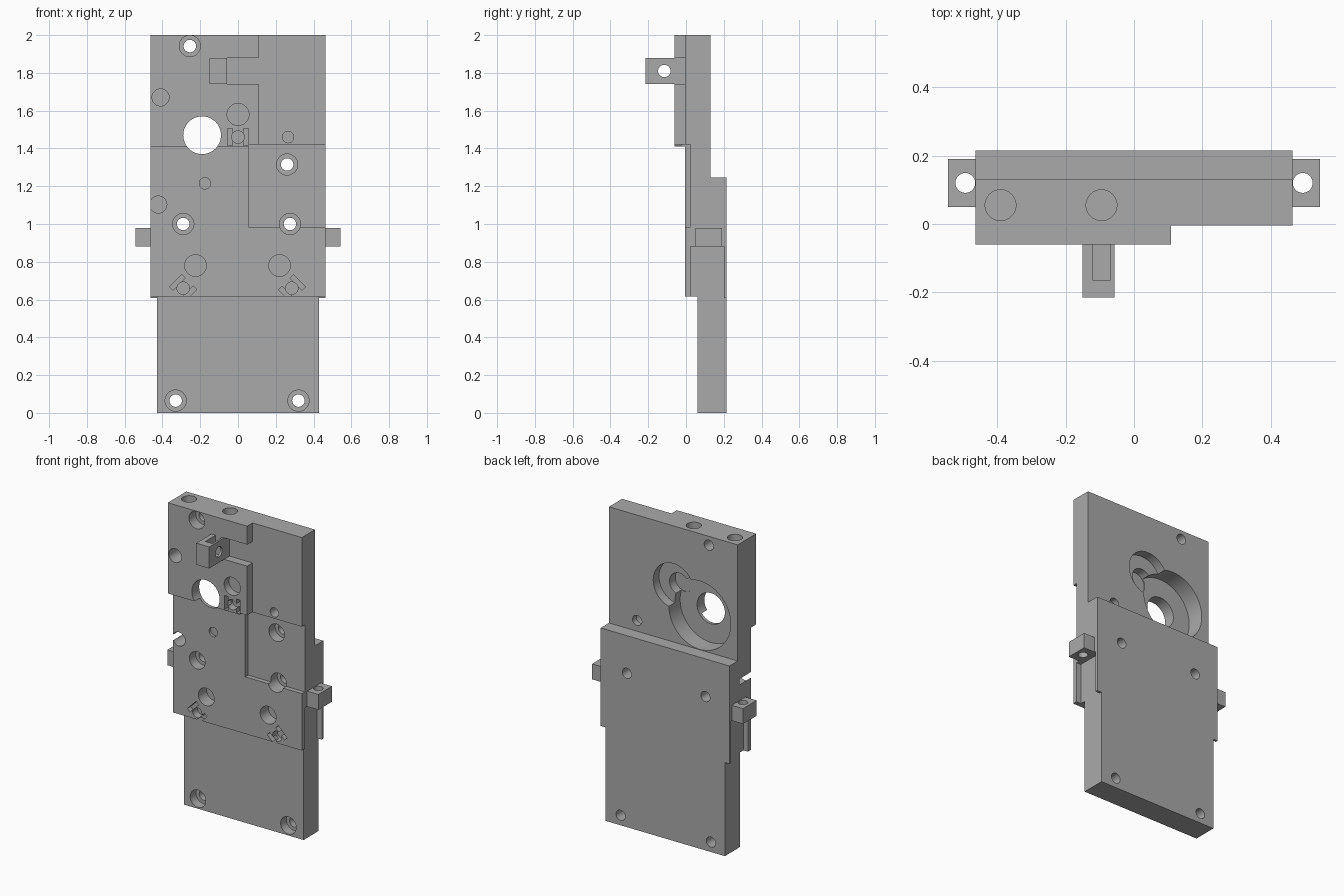
import bpy
import math
from mathutils import Matrix, Vector

cube = bpy.data.objects.get("Cube")
if cube:
    bpy.data.objects.remove(cube, do_unlink=True)

grey = bpy.data.materials.new("machined_grey")
grey.use_nodes = True
COLOUR = (0.4, 0.4, 0.4, 1)
grey.diffuse_color = COLOUR
grey.node_tree.nodes["Principled BSDF"].inputs["Base Color"].default_value = COLOUR


def box(name, x0, x1, y0, y1, z0, z1, turn=0):
    """Box between limits, optionally turned about its own y axis."""
    bpy.ops.mesh.primitive_cube_add(size=1)
    ob = bpy.context.object
    ob.name = name
    size = Matrix.Diagonal((x1 - x0, y1 - y0, z1 - z0, 1))
    ob.data.transform(Matrix.Rotation(turn, 4, 'Y') @ size)
    ob.data.transform(Matrix.Translation(((x0 + x1) / 2, (y0 + y1) / 2, (z0 + z1) / 2)))
    ob.data.materials.append(grey)
    return ob


def rod(axis, start, length, r):
    """Cylinder that runs from a start point along an axis."""
    bpy.ops.mesh.primitive_cylinder_add(vertices=48, radius=r, depth=length)
    ob = bpy.context.object
    ob.name = "hole_cutter"
    direction = Vector(axis)
    ob.data.transform(direction.to_track_quat('Z', 'Y').to_matrix().to_4x4())
    ob.data.transform(Matrix.Translation(Vector(start) + direction * length / 2))
    ob.data.materials.append(grey)
    return ob


def cut(target, cutter):
    """Subtract a cutter and remove it."""
    mod = target.modifiers.new("cut", 'BOOLEAN')
    mod.operation = 'DIFFERENCE'
    mod.solver = 'EXACT'
    mod.object = cutter
    bpy.context.view_layer.objects.active = target
    bpy.ops.object.modifier_apply(modifier=mod.name)
    bpy.data.objects.remove(cutter, do_unlink=True)


def mill(*limits, turn=0):
    cut(body, box("mill_cutter", *limits, turn=turn))


def drill(x, z, r, y0, y1):
    cut(body, rod((0, 1, 0), (x, y0, z), y1 - y0, r))


# Main block, milled down to its stepped shape
W, FRONT, STEP, BACK = 0.463, -0.06, -0.005, 0.215
body = box("body_block", -W, W, FRONT, BACK, 0, 2)
mill(-1, 1, -1, STEP, -1, 1.41)               # middle front
mill(0.108, 1, -1, STEP, 1.3, 3)              # upper right front
mill(-0.057, 0.2, -1, STEP, 1.74, 1.88)       # notch beside the front lug
mill(0.055, 1, -1, 0.025, 0.985, 1.42)        # right front pocket
mill(-1, 1, -1, 0.06, -1, 0.615)              # lower front
mill(-1, 1, 0.13, 1, 1.245, 3)                # upper back
for s in (-1, 1):
    x0, x1 = sorted((s * 0.43, s))
    mill(x0, x1, -1, 1, -1, 0.608)            # narrower lower block
    mill(x0, x1, 0.025, 0.2, 0.5, 0.88)       # side grooves

# Counterbored through holes: x, z, depth where the shoulder sits
for x, z, shoulder in ((-0.255, 1.942, 0.01), (0.26, 1.315, 0.09), (-0.29, 1.0, 0.06),
                       (0.275, 1.0, 0.09), (-0.33, 0.065, 0.12), (0.32, 0.065, 0.12)):
    drill(x, z, 0.056, -0.2, shoulder)
    drill(x, z, 0.033, -0.2, 0.4)

# Stepped bores on the back and the large through hole
drill(-0.19, 1.47, 0.222, 0.015, 0.4)
drill(-0.19, 1.47, 0.1, -0.2, 0.4)
drill(0, 1.61, 0.145, 0.07, 0.4)
drill(0, 1.6, 0.07, 0.01, 0.4)

# Blind holes in the front
for x, z, r, end in ((-0.41, 1.67, 0.045, 0.06), (-0.422, 1.103, 0.045, 0.11),
                     (0, 1.58, 0.058, -0.01), (0.265, 1.46, 0.03, 0.06),
                     (-0.175, 1.215, 0.03, 0.012), (-0.225, 0.78, 0.057, 0.08),
                     (0.22, 0.78, 0.057, 0.08)):
    drill(x, z, r, -0.2, end)

# Paired slots around a small hole
for cx, cz, turn, level in ((0, 1.46, 0, FRONT), (-0.29, 0.66, math.pi / 4, STEP),
                            (0.285, 0.66, -math.pi / 4, STEP)):
    drill(cx, cz, 0.033, -0.2, level + 0.05)
    for s in (-1, 1):
        off = Matrix.Rotation(turn, 3, 'Y') @ Vector((s * 0.043, 0, 0))
        x, z = cx + off.x, cz + off.z
        mill(x - 0.013, x + 0.013, -0.2, level + 0.035, z - 0.045, z + 0.045, turn=turn)

# Blind holes in the top edge
for x in (-0.39, -0.095):
    cut(body, rod((0, 0, -1), (x, 0.055, 2.1), 0.22, 0.045))

# Front lug with a cross hole and a slot
lug = box("front_lug", -0.15, -0.057, -0.215, STEP + 0.005, 1.74, 1.88)
cut(lug, box("slot_cutter", -0.12, -0.07, -0.165, FRONT, 1.76, 2))
cut(lug, rod((1, 0, 0), (-0.3, -0.115, 1.81), 0.4, 0.033))
parts = [body, lug]

# Side lugs with vertical holes
for side, s in (("left", 1), ("right", -1)):
    x0, x1 = sorted((s * 0.455, s * 0.543))
    ear = box(side + "_side_lug", x0, x1, 0.05, 0.19, 0.88, 0.98)
    cut(ear, rod((0, 0, 1), (s * 0.493, 0.12, 0.8), 0.3, 0.029))
    parts.append(ear)

bpy.ops.object.select_all(action='DESELECT')
for ob in parts:
    ob.select_set(True)
bpy.context.view_layer.objects.active = body
bpy.ops.object.shade_smooth_by_angle(angle=math.radians(30))
